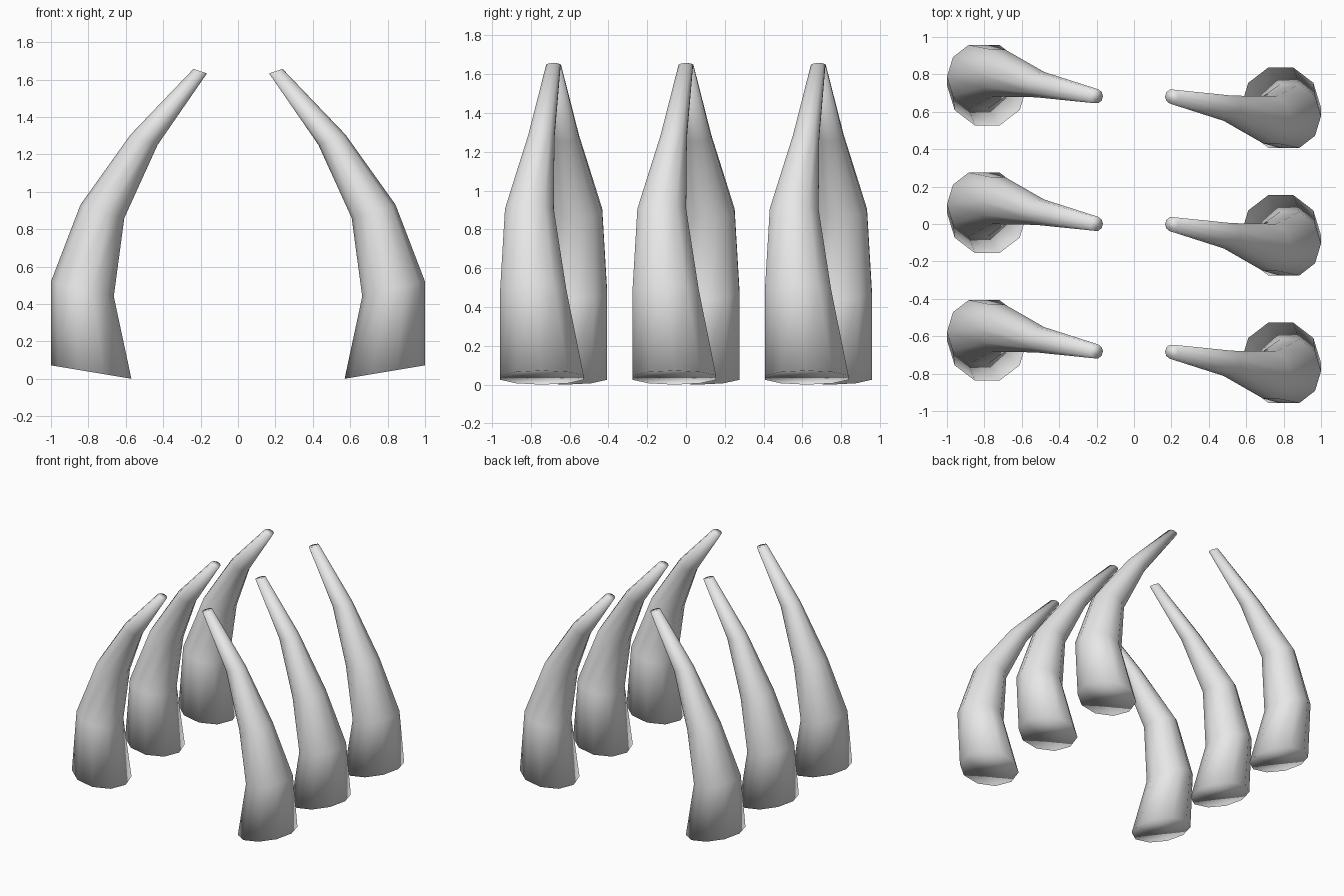
import bpy, bmesh, math
from mathutils import Vector

if "Cube" in bpy.data.objects:
    bpy.data.objects.remove(bpy.data.objects["Cube"])

SIDES = 10
ivory = bpy.data.materials.new("pale_grey")
ivory.diffuse_color = (0.8, 0.8, 0.8, 1)
ivory.use_nodes = True
ivory.node_tree.nodes["Principled BSDF"].inputs["Base Color"].default_value = ivory.diffuse_color

# Rings of the right-hand horn: centre x, y, z, half-width, half-depth, edge rise
RINGS = [
    (0.785, -0.060, 0.036, 0.215, 0.226, 0.036),
    (0.832, -0.105, 0.480, 0.168, 0.179, 0.040),
    (0.725, -0.125, 0.895, 0.117, 0.132, 0.036),
    (0.502, -0.063, 1.278, 0.072, 0.071, 0.028),
    (0.202, -0.001, 1.645, 0.036, 0.039, 0.012),
]


def make_horn(name, side, y):
    bm = bmesh.new()
    loops = []
    for cx, cy, cz, hw, hd, rise in RINGS:
        loop = []
        for i in range(SIDES):
            a = 2 * math.pi * i / SIDES
            p = Vector((cx + hw * math.cos(a), cy + hd * math.sin(a),
                        cz + rise * math.cos(a)))
            # the left row is the right row turned half way round
            loop.append(bm.verts.new((p.x * side, p.y * side + y, p.z)))
        loops.append(loop)
    for lo, hi in zip(loops, loops[1:]):
        for i in range(SIDES):
            j = (i + 1) % SIDES
            bm.faces.new((lo[i], lo[j], hi[j], hi[i]))
    # base and tip caps
    bm.faces.new(loops[0][::-1])
    bm.faces.new(loops[-1])
    bmesh.ops.recalc_face_normals(bm, faces=bm.faces)
    for f in bm.faces:
        f.smooth = True
    mesh = bpy.data.meshes.new(name)
    bm.to_mesh(mesh)
    bm.free()
    mesh.materials.append(ivory)
    bpy.context.collection.objects.link(bpy.data.objects.new(name, mesh))


# Two facing rows of three horns
for label, side in (("right", 1), ("left", -1)):
    for place, y in (("front", -0.682), ("middle", 0), ("back", 0.682)):
        make_horn(f"{place}_{label}_horn", side, y)
